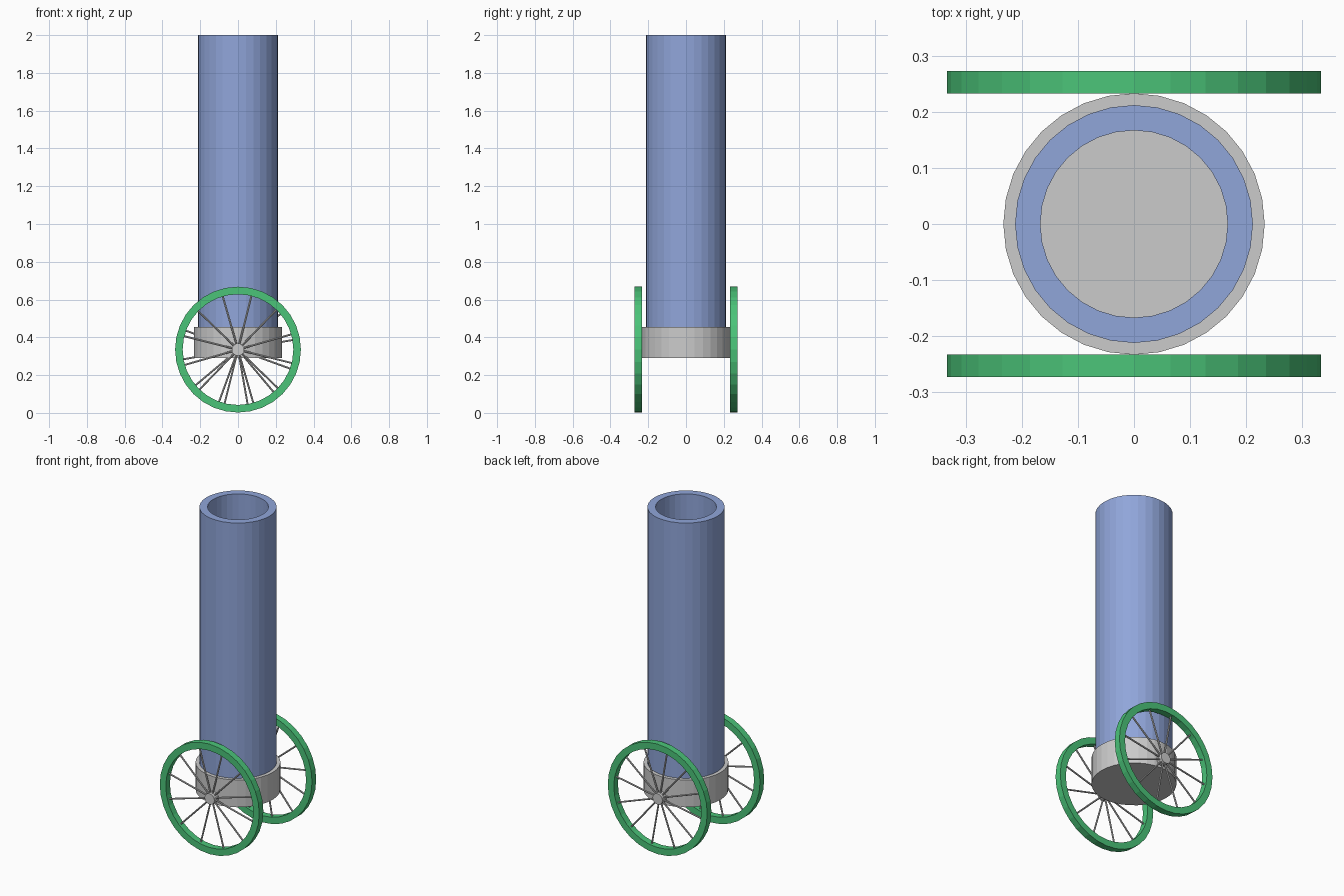
import bpy, bmesh, math
from mathutils import Matrix

if "Cube" in bpy.data.objects:
    bpy.data.objects.remove(bpy.data.objects["Cube"])

WHEEL_Z = 0.335


def material(name, color):
    m = bpy.data.materials.new(name)
    m.diffuse_color = color
    m.use_nodes = True
    m.node_tree.nodes["Principled BSDF"].inputs["Base Color"].default_value = m.diffuse_color
    return m


blue = material("barrel_blue", (0.28, 0.38, 0.70, 1))
green = material("rim_green", (0.07, 0.55, 0.19, 1))


def lathe(name, profile, sides, matrix=Matrix(), mat=None, closed=True):
    """Revolve (radius, z) points around z; radius 0 makes a pole."""
    bm = bmesh.new()
    vs = [bm.verts.new((r, 0, z)) for r, z in profile]
    pairs = list(zip(vs, vs[1:])) + ([(vs[-1], vs[0])] if closed else [])
    edges = [bm.edges.new(p) for p in pairs]
    bmesh.ops.spin(bm, geom=vs + edges, cent=(0, 0, 0), axis=(0, 0, 1),
                   angle=math.tau, steps=sides, use_duplicate=False)
    bmesh.ops.remove_doubles(bm, verts=bm.verts, dist=1e-5)
    bmesh.ops.recalc_face_normals(bm, faces=bm.faces)
    bm.transform(matrix)
    me = bpy.data.meshes.new(name)
    bm.to_mesh(me)
    bm.free()
    ob = bpy.data.objects.new(name, me)
    bpy.context.collection.objects.link(ob)
    if mat:
        me.materials.append(mat)
    return ob


# Hollow barrel standing in the base
lathe("barrel", [(0.167, 0.32), (0.212, 0.32), (0.212, 2.0), (0.167, 2.0)], 32, mat=blue)

# Round base
lathe("base", [(0, 0.29), (0.233, 0.29), (0.233, 0.455), (0.212, 0.455),
               (0.212, 0.32), (0, 0.32)], 32, closed=False)

# Wheels on both sides: rim, hub and spokes
for side, y, offset in (("front", -0.2525, 16), ("back", 0.2525, 10)):
    place = Matrix.Translation((0, y, WHEEL_Z)) @ Matrix.Rotation(math.pi / 2, 4, 'X')
    lathe(side + "_rim", [(0.293, -0.02), (0.333, -0.02), (0.333, 0.02), (0.293, 0.02)],
          32, place, green)
    lathe(side + "_hub", [(0, -0.02), (0.033, -0.02), (0.033, 0.02), (0, 0.02)],
          16, place, closed=False)
    bm = bmesh.new()
    for i in range(12):
        turn = Matrix.Rotation(math.radians(offset + 30 * i), 4, 'Z')
        along = Matrix.Translation((0.16, 0, 0)) @ Matrix.Rotation(math.pi / 2, 4, 'Y')
        bmesh.ops.create_cone(bm, cap_ends=True, segments=8, radius1=0.005, radius2=0.005,
                              depth=0.28, matrix=place @ turn @ along)
    me = bpy.data.meshes.new(side + "_spokes")
    bm.to_mesh(me)
    bm.free()
    bpy.context.collection.objects.link(bpy.data.objects.new(side + "_spokes", me))
